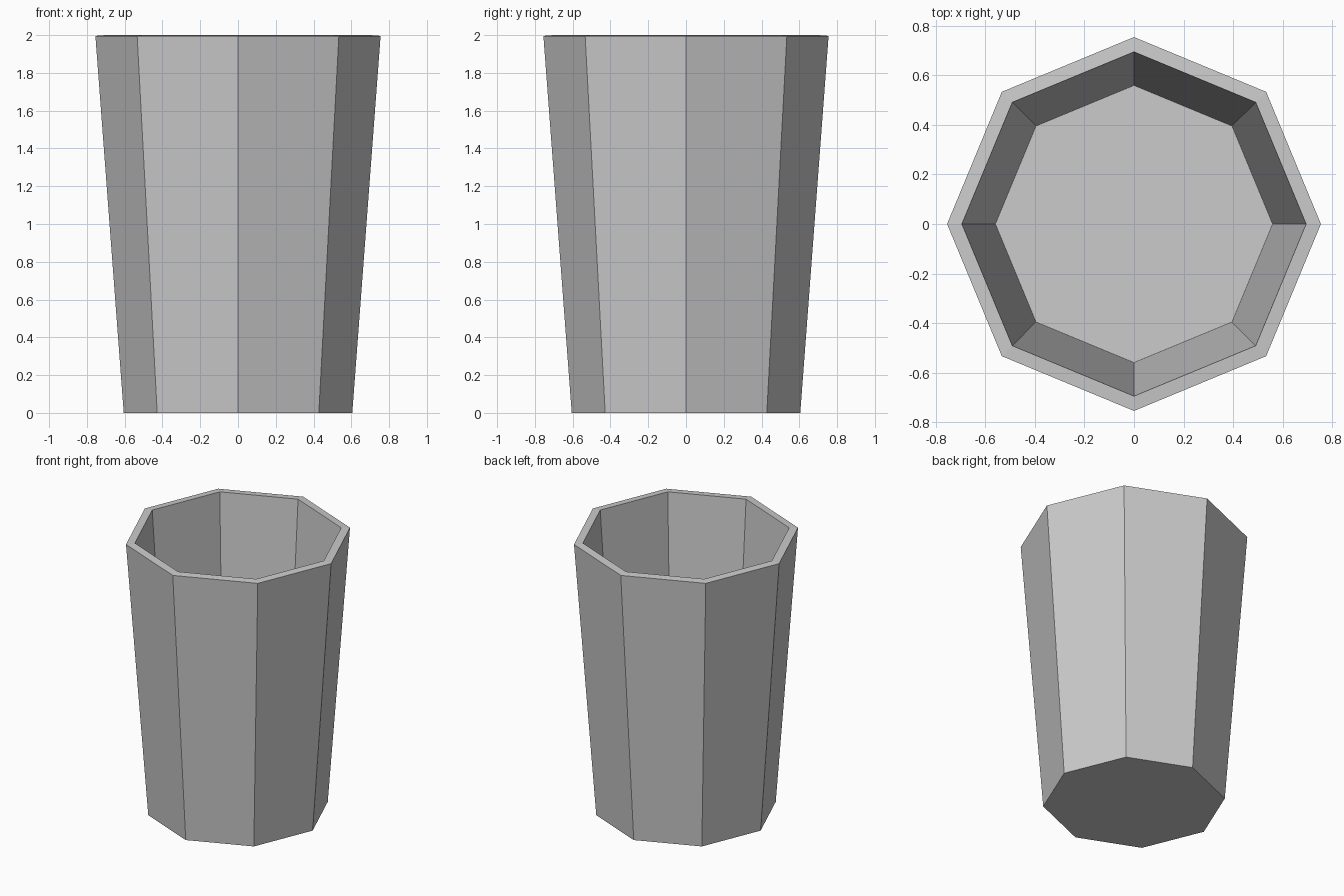
import bpy, bmesh
from mathutils import Matrix

if "Cube" in bpy.data.objects:
    bpy.data.objects.remove(bpy.data.objects["Cube"])

# Tapered eight-sided cup: open at the top, closed at the bottom
HEIGHT = 1.996
bm = bmesh.new()
bmesh.ops.create_cone(bm, cap_ends=True, segments=8, radius1=0.605, radius2=0.755,
                      depth=HEIGHT, matrix=Matrix.Translation((0, 0, HEIGHT / 2)))
bm.normal_update()
lid = [f for f in bm.faces if f.normal.z > 0.9]
bmesh.ops.delete(bm, geom=lid, context='FACES_ONLY')

mesh = bpy.data.meshes.new("cup")
bm.to_mesh(mesh)
bm.free()
cup = bpy.data.objects.new("cup", mesh)
bpy.context.collection.objects.link(cup)

# Wall thickness, grown inwards
wall = cup.modifiers.new("wall", 'SOLIDIFY')
wall.thickness = 0.06
wall.offset = -1
